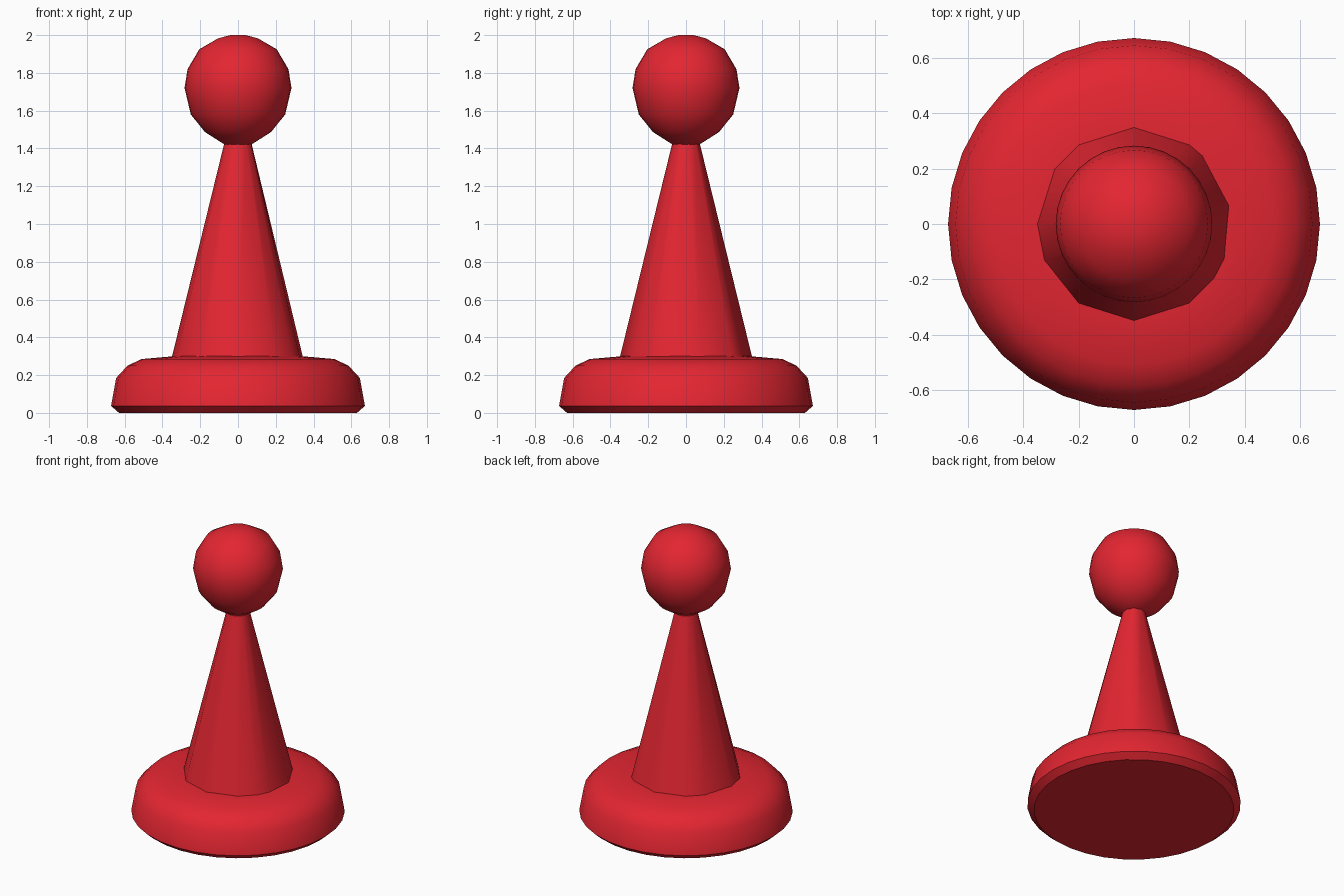
import bpy
import bmesh
from math import cos, sin, radians

default_cube = bpy.data.objects.get("Cube")
if default_cube:
    bpy.data.objects.remove(default_cube, do_unlink=True)

# Single red plastic colour
red = bpy.data.materials.new("red")
red.use_nodes = True
red.diffuse_color = (0.77, 0.019, 0.031, 1)
bsdf = next(n for n in red.node_tree.nodes if n.type == "BSDF_PRINCIPLED")
bsdf.inputs["Base Color"].default_value = red.diffuse_color


def turned(name, profile, angles, smooth_angle):
    """Revolve a bottom-to-top (radius, height) profile through the angles."""
    bm = bmesh.new()
    rings = [[bm.verts.new((r * cos(radians(a)), r * sin(radians(a)), z))
              for a in angles] for r, z in profile]
    count = len(angles)
    for low, high in zip(rings, rings[1:]):
        for i in range(count):
            j = (i + 1) % count
            bm.faces.new((low[i], low[j], high[j], high[i]))
    bm.faces.new(rings[0][::-1])
    bm.faces.new(rings[-1])
    bmesh.ops.remove_doubles(bm, verts=bm.verts, dist=0.0001)
    bmesh.ops.recalc_face_normals(bm, faces=bm.faces)
    mesh = bpy.data.meshes.new(name)
    bm.to_mesh(mesh)
    bm.free()
    mesh.materials.append(red)
    obj = bpy.data.objects.new(name, mesh)
    bpy.context.collection.objects.link(obj)
    bpy.ops.object.select_all(action="DESELECT")
    obj.select_set(True)
    bpy.context.view_layer.objects.active = obj
    bpy.ops.object.shade_smooth_by_angle(angle=radians(smooth_angle))
    return obj


round_angles = [i * 360 / 32 for i in range(32)]
# The stem has unevenly spaced facets
stem_angles = [11, 45, 55, 90, 125, 145, 180, 202, 235, 270, 305, 326, 339]

# Rounded foot with a chamfered underside
turned("base", [(0.63, 0), (0.672, 0.037), (0.645, 0.185), (0.585, 0.25),
                (0.51, 0.285), (0.34, 0.3)], round_angles, 40)

# Tapered stem
turned("stem", [(0.35, 0.295), (0.072, 1.43)], stem_angles, 40)

# Round head narrowing into the stem
turned("head", [(0.07, 1.42), (0.175, 1.487), (0.25, 1.58), (0.283, 1.72),
                (0.267, 1.82), (0.205, 1.925), (0.105, 1.983), (0.04, 2.0)],
       round_angles, 45)
